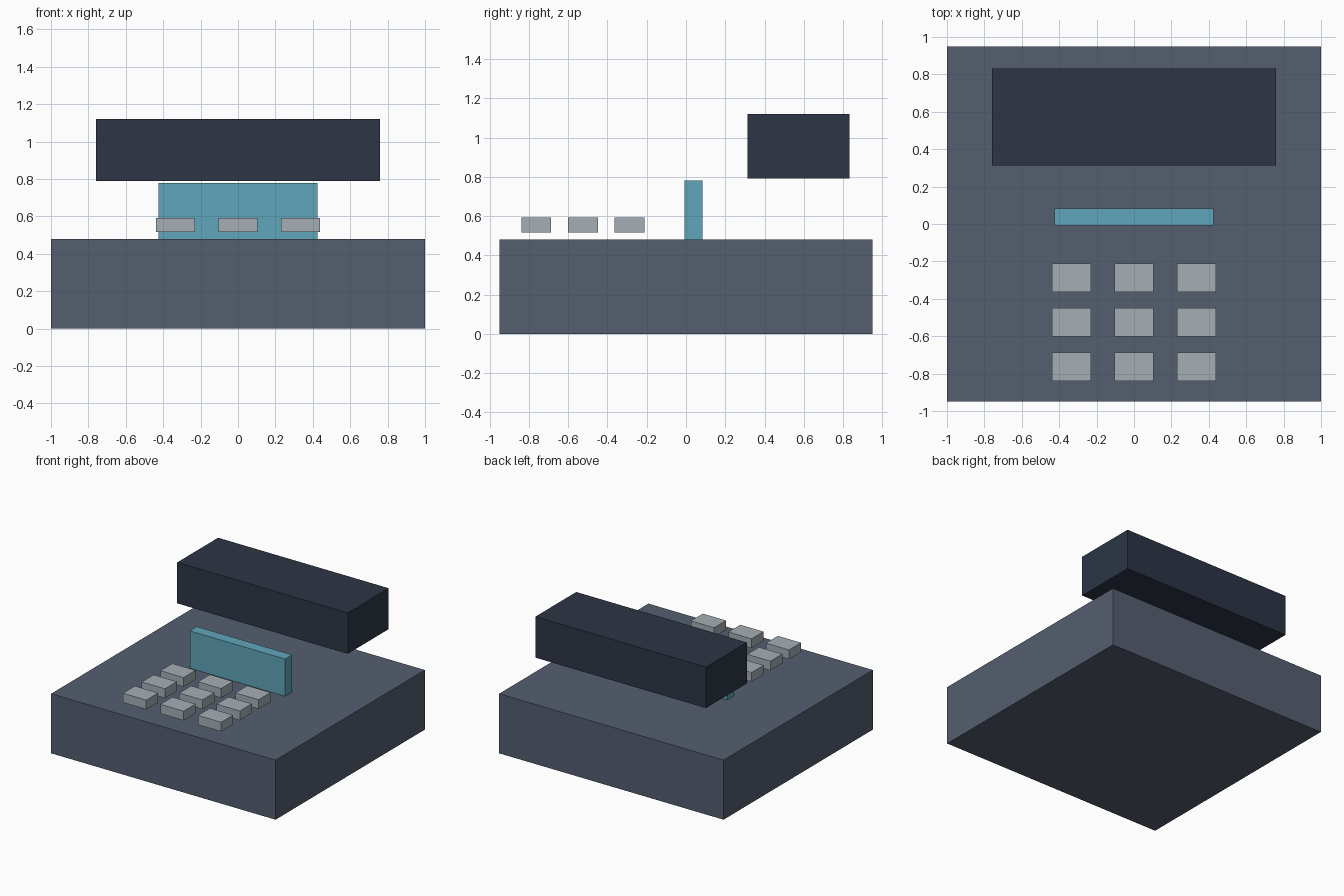
import bpy

if "Cube" in bpy.data.objects:
    bpy.data.objects.remove(bpy.data.objects["Cube"])


def make_material(name, color):
    mat = bpy.data.materials.new(name)
    mat.diffuse_color = (*color, 1)
    mat.use_nodes = True
    mat.node_tree.nodes["Principled BSDF"].inputs["Base Color"].default_value = mat.diffuse_color
    return mat


def box(name, x, y, z, mat):
    """Axis-aligned box from (min, max) pairs."""
    spans = (x, y, z)
    bpy.ops.mesh.primitive_cube_add(size=1, location=[(a + b) / 2 for a, b in spans])
    obj = bpy.context.object
    obj.name = name
    obj.scale = [b - a for a, b in spans]
    bpy.ops.object.transform_apply(location=False, rotation=False, scale=True)
    obj.data.materials.append(mat)
    return obj


slate = make_material("slate", (0.09, 0.114, 0.16))
navy = make_material("navy", (0.026, 0.036, 0.06))
teal = make_material("teal", (0.117, 0.381, 0.49))
pale = make_material("pale_grey", (0.376, 0.429, 0.468))

# Main body
box("base", (-1, 1), (-0.95, 0.95), (0, 0.48), slate)

# Raised block floating over the back
box("upper_block", (-0.76, 0.76), (0.312, 0.832), (0.79, 1.12), navy)

# Upright display panel
box("display_panel", (-0.425, 0.425), (-0.007, 0.083), (0.48, 0.78), teal)

# Three by three keypad, hovering just above the body
KEY_W, KEY_D = 0.207, 0.152
for row in range(3):
    for col in range(3):
        cx = (col - 1) * 0.334
        cy = -0.763 + row * 0.238
        box(f"key_{row + 1}_{col + 1}",
            (cx - KEY_W / 2, cx + KEY_W / 2),
            (cy - KEY_D / 2, cy + KEY_D / 2),
            (0.517, 0.592), pale)
